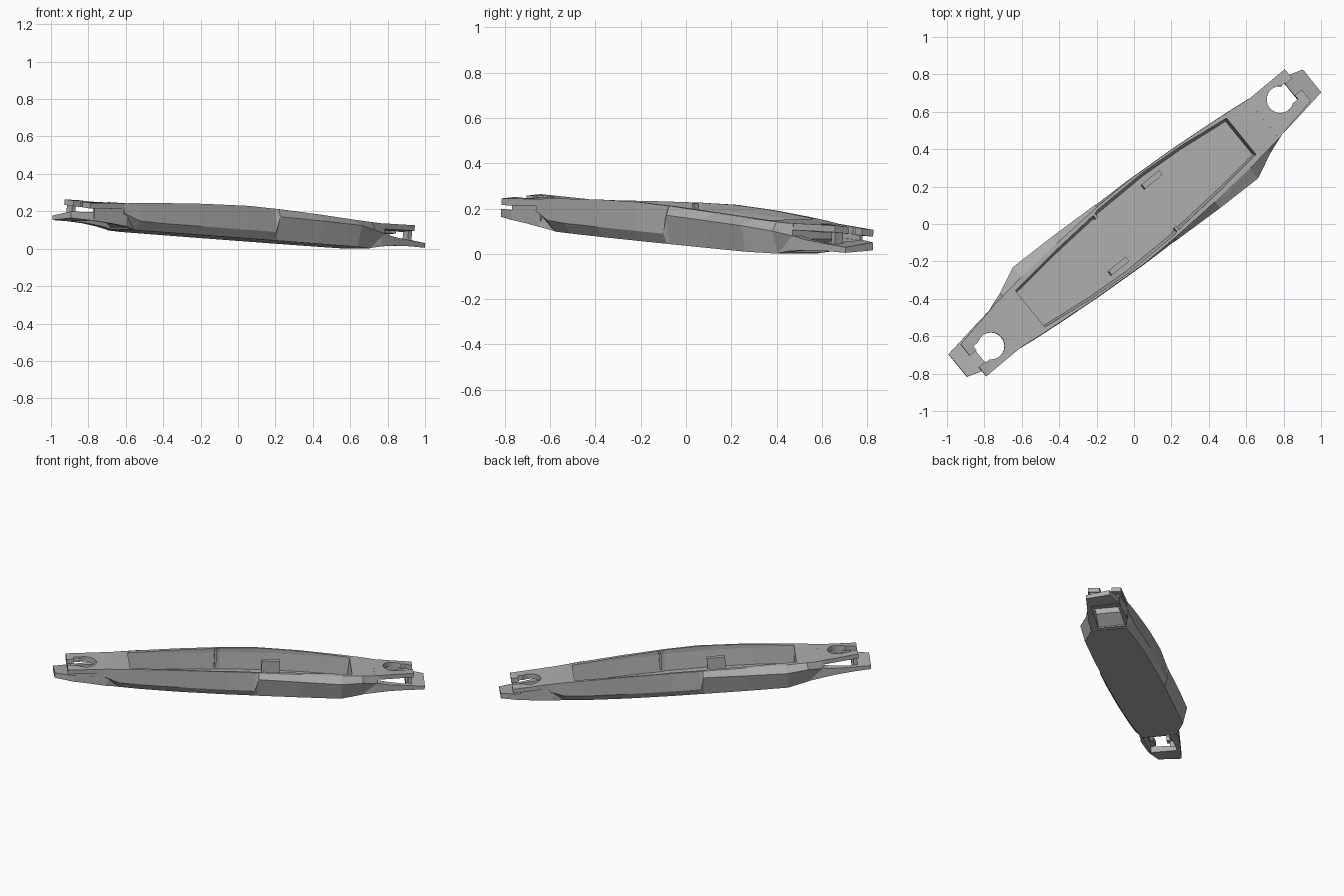
import bpy, bmesh, math
from mathutils import Matrix

cube = bpy.data.objects.get("Cube")
if cube:
    bpy.data.objects.remove(cube, do_unlink=True)

grey = bpy.data.materials.new("mid_grey")
grey.use_nodes = True
grey.diffuse_color = (0.42, 0.42, 0.42, 1)
grey.node_tree.nodes["Principled BSDF"].inputs["Base Color"].default_value = (0.42, 0.42, 0.42, 1)

# The arm lies diagonally and dips slightly towards its far end
PLACE = Matrix.Rotation(math.radians(39.1), 4, "Z") @ Matrix.Rotation(0.061, 4, "Y")
TURN = Matrix.Rotation(math.pi, 4, "Z")


def loft(name, rings):
    """Skin a list of equal closed rings and cap both ends."""
    bm = bmesh.new()
    rows = [[bm.verts.new(p) for p in ring] for ring in rings]
    n = len(rows[0])
    for a, b in zip(rows, rows[1:]):
        for i in range(n):
            j = (i + 1) % n
            bm.faces.new((a[i], a[j], b[j], b[i]))
    bm.faces.new(rows[0][::-1])
    bm.faces.new(rows[-1])
    bmesh.ops.recalc_face_normals(bm, faces=bm.faces)
    mesh = bpy.data.meshes.new(name)
    bm.to_mesh(mesh)
    bm.free()
    mesh.materials.append(grey)
    obj = bpy.data.objects.new(name, mesh)
    bpy.context.collection.objects.link(obj)
    return obj


def prism(name, outline, z0, z1):
    return loft(name, [[(x, y, z) for x, y in outline] for z in (z0, z1)])


def box(name, x0, x1, y0, y1, z0, z1):
    return prism(name, [(x0, y0), (x1, y0), (x1, y1), (x0, y1)], z0, z1)


def cut(obj, cutters):
    """Subtract the cutters, keep the result as plain mesh, drop the cutters."""
    for c in cutters:
        c.hide_render = True
        mod = obj.modifiers.new("cut", "BOOLEAN")
        mod.operation, mod.solver, mod.object = "DIFFERENCE", "EXACT", c
    bpy.context.view_layer.update()
    result = obj.evaluated_get(bpy.context.evaluated_depsgraph_get())
    mesh = bpy.data.meshes.new_from_object(result)
    obj.modifiers.clear()
    obj.data = mesh
    for c in cutters:
        bpy.data.objects.remove(c, do_unlink=True)


def place_pair(obj):
    """Place a part and its half-turn twin."""
    twin = obj.copy()
    bpy.context.collection.objects.link(twin)
    obj.name, twin.name = obj.name + "_far", obj.name + "_near"
    obj.matrix_world = PLACE
    twin.matrix_world = PLACE @ TURN


# Shell: one flank as (along, rim y, rim z, shoulder y, shoulder z, floor y, floor z)
FLANK = [
    (-0.90, 0.130, 0.188, 0.131, 0.135, 0.11, 0.120),
    (-0.80, 0.143, 0.191, 0.165, 0.15, 0.13, 0.050),
    (-0.66, 0.160, 0.196, 0.229, 0.165, 0.20, 0.050),
    (-0.40, 0.180, 0.208, 0.224, 0.172, 0.195, 0.050),
    (-0.11, 0.195, 0.219, 0.211, 0.178, 0.185, 0.050),
    (-0.09, 0.196, 0.219, 0.208, 0.095, 0.183, 0.050),
    (0.09, 0.199, 0.223, 0.203, 0.095, 0.176, 0.050),
    (0.11, 0.199, 0.223, 0.202, 0.095, 0.175, 0.050),
    (0.40, 0.182, 0.216, 0.184, 0.095, 0.155, 0.050),
    (0.66, 0.158, 0.204, 0.160, 0.095, 0.125, 0.050),
    (0.80, 0.143, 0.196, 0.145, 0.10, 0.100, 0.050),
    (0.90, 0.131, 0.188, 0.132, 0.135, 0.110, 0.120),
]
rings = []
for left, right in zip(FLANK, FLANK[::-1]):
    u = left[0]
    pos = [(u, left[i], left[i + 1]) for i in (1, 3, 5)]
    neg = [(u, -right[i], right[i + 1]) for i in (5, 3, 1)]
    rings.append(pos + neg)
shell = loft("shell", rings)

# Open trough with steep sides
half = [(-0.73, 0.122), (-0.45, 0.152), (-0.14, 0.174), (-0.12, 0.181),
        (0.2, 0.184), (0.45, 0.165), (0.73, 0.127)]
outline = half + [(-x, -y) for x, y in half]
pocket = loft("pocket_cutter", [[(x * k, y * w, z) for x, y in outline]
                                for k, w, z in ((0.99, 0.92, 0.075), (1, 1, 0.19), (1, 1, 0.3))])
cut(shell, [pocket])
shell.matrix_world = PLACE


# Upper deck tab with motor opening and an end slot, tilted towards one side
def deck_ring(u, y0, y1, top0, top1):
    return [(u, y0, top0 - 0.03), (u, y1, top1 - 0.03), (u, y1, top1), (u, y0, top0)]


deck = loft("deck_tab", [deck_ring(0.88, -0.132, 0.131, 0.190, 0.189),
                         deck_ring(1.139, -0.086, 0.134, 0.195, 0.176)])
circle = [(1.017 + 0.072 * math.cos(t), 0.024 + 0.072 * math.sin(t))
          for t in (math.tau * i / 32 for i in range(32))]
cut(deck, [prism("round_cutter", circle, 0, 0.4),
           box("square_cutter", 1.03, 1.092, -0.035, 0.075, 0, 0.4),
           box("slot_cutter", 1.08, 1.2, -0.008, 0.07, 0, 0.4)])
place_pair(deck)


# Lower prong: open frame, tapering and gently twisted to its tip
def prong_ring(u, y0, y1, b0, b1, t0, t1):
    return [(u, y0, b0), (u, y1, b1), (u, y1, t1), (u, y0, t0)]


prong = loft("lower_prong", [
    prong_ring(0.80, -0.130, 0.100, 0.052, 0.052, 0.145, 0.145),
    prong_ring(0.88, -0.131, 0.126, 0.066, 0.066, 0.138, 0.14),
    prong_ring(0.98, -0.119, 0.121, 0.076, 0.076, 0.122, 0.13),
    prong_ring(1.10, -0.102, 0.110, 0.080, 0.084, 0.112, 0.128),
    prong_ring(1.217, -0.085, 0.071, 0.079, 0.090, 0.104, 0.125)])
cut(prong, [box("frame_cutter", 0.82, 1.094, -0.078, 0.097, -0.1, 0.4)])
place_pair(prong)

# Closed side wall between prong and tab, and a small strut on the open side
place_pair(prism("end_wall", [(0.87, 0.10), (1.09, 0.098), (1.09, 0.113), (0.87, 0.128)], 0.09, 0.165))
place_pair(box("strut", 1.105, 1.13, -0.075, -0.03, 0.10, 0.17))

# Clip blocks standing in the trough
place_pair(box("clip_block", 0.155, 0.275, 0.108, 0.138, 0.07, 0.165))

# Upright ribs on the trough walls
place_pair(box("wall_rib", -0.155, -0.14, 0.15, 0.18, 0.09, 0.215))
